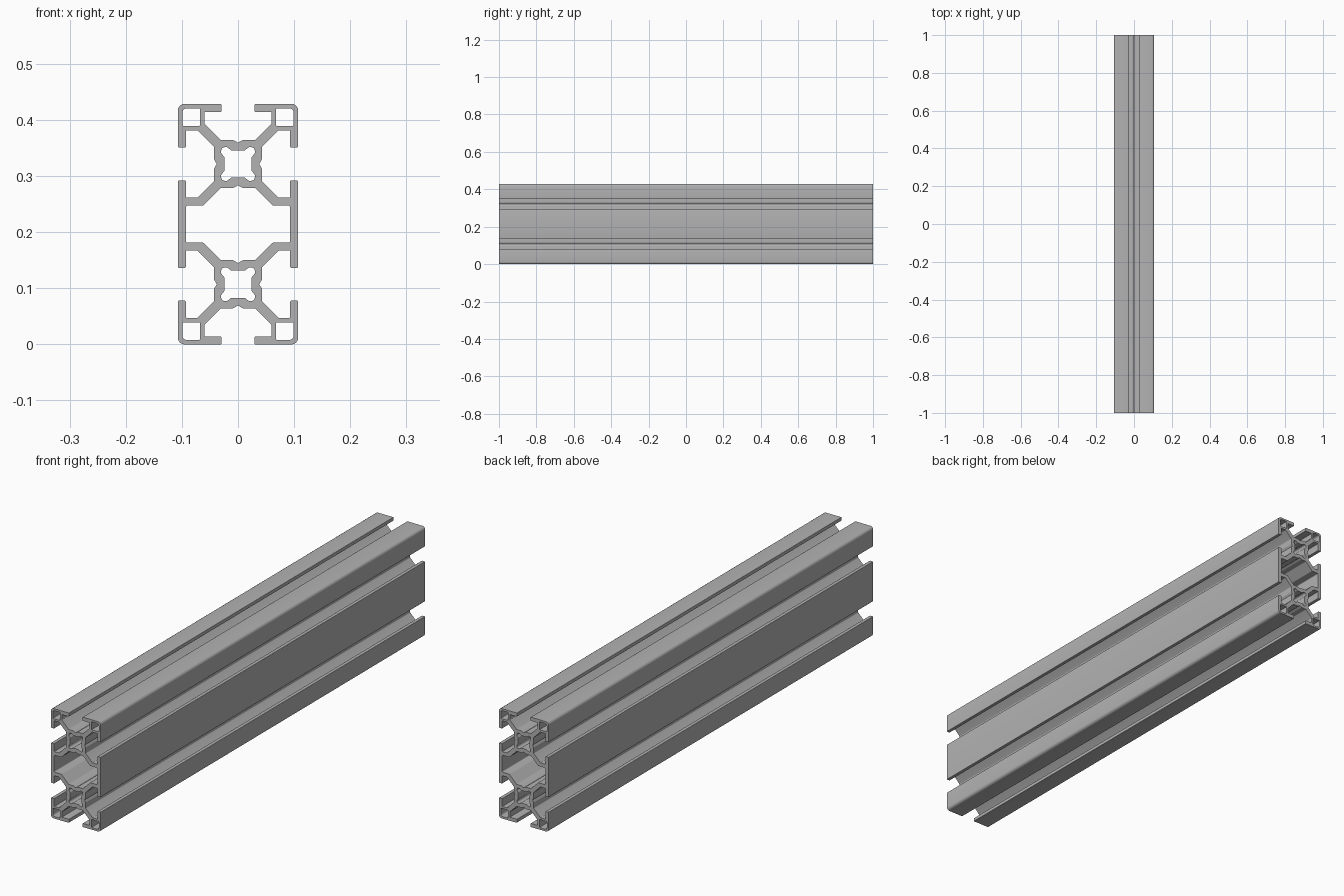
import bpy
import bmesh
from math import radians, tan
from mathutils import Vector

cube = bpy.data.objects.get("Cube")
if cube:
    bpy.data.objects.remove(cube, do_unlink=True)

MM = 1 / 140      # profile is drawn in millimetres, 280 mm long
HALF_LENGTH = 1.0
CORE = 15         # height of each core above or below the middle


def mirror(points, sx, sz):
    """Mirrored copy of a path, reversed so the loop keeps running on."""
    return [(x * sx, z * sz, r) for x, z, r in reversed(points)]


def shift(points, dx, dz):
    return [(x + dx, z + dz, r) for x, z, r in points]


def join(path, sx, sz):
    """Close a path with its mirror, skipping points on the mirror line."""
    extra = [p for p in mirror(path, sx, sz) if not any(
        abs(p[0] - q[0]) + abs(p[1] - q[1]) < 1e-5 for q in path)]
    return path + extra


def rounded(points, steps=4):
    """Replace each corner that has a radius with an arc."""
    out = []
    for i, (x, z, r) in enumerate(points):
        p = Vector((x, z))
        if not r:
            out.append(p)
            continue
        a = (Vector(points[i - 1][:2]) - p).normalized()
        b = (Vector(points[(i + 1) % len(points)][:2]) - p).normalized()
        half = a.angle(b) / 2
        reach = r / tan(half)
        start, end = p + a * reach, p + b * reach
        centre = p + (a + b).normalized() * (reach ** 2 + r ** 2) ** 0.5
        for k in range(steps + 1):
            d = start.lerp(end, k / steps) - centre
            out.append(centre + d.normalized() * r)
    return out


# Outer outline: top slot, corner box, side slot (x, z, corner radius)
top_slot = [(0, 5.3, 0), (1.2, 6, 0.3), (4.3, 6, 0.5), (8.4, 10.1, 0.3),
            (8.4, 13, 0.2), (4.1, 13, 0.3), (4.1, 15, 0.3), (15, 15, 1.6)]
side_slot = [(15, 4.1, 0.3), (13, 4.1, 0.3), (13, 8.4, 0.2),
             (10.1, 8.4, 0.3), (6, 4.3, 0.5), (6, 1.2, 0.3)]
side_notch = [(5.3, 0, 0)]
quarter = shift(top_slot + side_slot + side_notch + mirror(side_slot, 1, -1),
                0, CORE)
right_half = quarter + mirror(quarter, 1, -1)
outline = join(right_half, -1, 1)

# Large middle cavity between the two cores
cavity_quarter = [(0, 9.7, 0), (1.2, 9, 0.3), (4.3, 9, 0.5),
                  (8.7, 4.6, 0.5), (13, 4.6, 0.4)]
cavity = join(cavity_quarter + mirror(cavity_quarter, 1, -1), -1, 1)

# Lobed core bore
bore_octant = [(1.7, 3.4, 0.4), (2.7, 4.2, 0.4), (4.2, 4.2, 0.9)]
bore_quarter = bore_octant + [(z, x, r) for x, z, r in bore_octant[-2::-1]]
bore_right = bore_quarter + mirror(bore_quarter, 1, -1)
bore = bore_right + mirror(bore_right, -1, 1)

# Hollow in each corner box
corner = [(9.45, 13.9, 0.3), (13.9, 13.9, 1.1),
          (13.9, 9.5, 0.3), (9.45, 9.5, 0.3)]

loops = [outline, cavity]
for side in (1, -1):
    loops.append(shift(bore, 0, side * CORE))
    for sx in (1, -1):
        loops.append(mirror(shift(corner, 0, CORE), sx, side))

# Fill the profile and extrude it along its length
bm = bmesh.new()
edges = []
for loop in loops:
    verts = [bm.verts.new((p.x * MM, -HALF_LENGTH, (p.y + 2 * CORE) * MM))
             for p in rounded(loop)]
    edges += [bm.edges.new((v, verts[i - 1])) for i, v in enumerate(verts)]
bmesh.ops.triangle_fill(bm, edges=edges, use_beauty=True, normal=(0, -1, 0))
extruded = bmesh.ops.extrude_face_region(bm, geom=bm.faces[:],
                                         use_keep_orig=True)
bmesh.ops.translate(bm, vec=(0, 2 * HALF_LENGTH, 0),
                    verts=[g for g in extruded["geom"]
                           if isinstance(g, bmesh.types.BMVert)])
bmesh.ops.recalc_face_normals(bm, faces=bm.faces[:])

mesh = bpy.data.meshes.new("slotted_rail")
bm.to_mesh(mesh)
bm.free()
rail = bpy.data.objects.new("slotted_rail", mesh)
bpy.context.collection.objects.link(rail)

# Bare aluminium
colour = (0.45, 0.45, 0.45, 1)
metal = bpy.data.materials.new("aluminium_grey")
metal.use_nodes = True
metal.diffuse_color = colour
metal.node_tree.nodes["Principled BSDF"].inputs["Base Color"].default_value = colour
mesh.materials.append(metal)

bpy.ops.object.select_all(action="DESELECT")
rail.select_set(True)
bpy.context.view_layer.objects.active = rail
bpy.ops.object.shade_smooth_by_angle(angle=radians(30))
